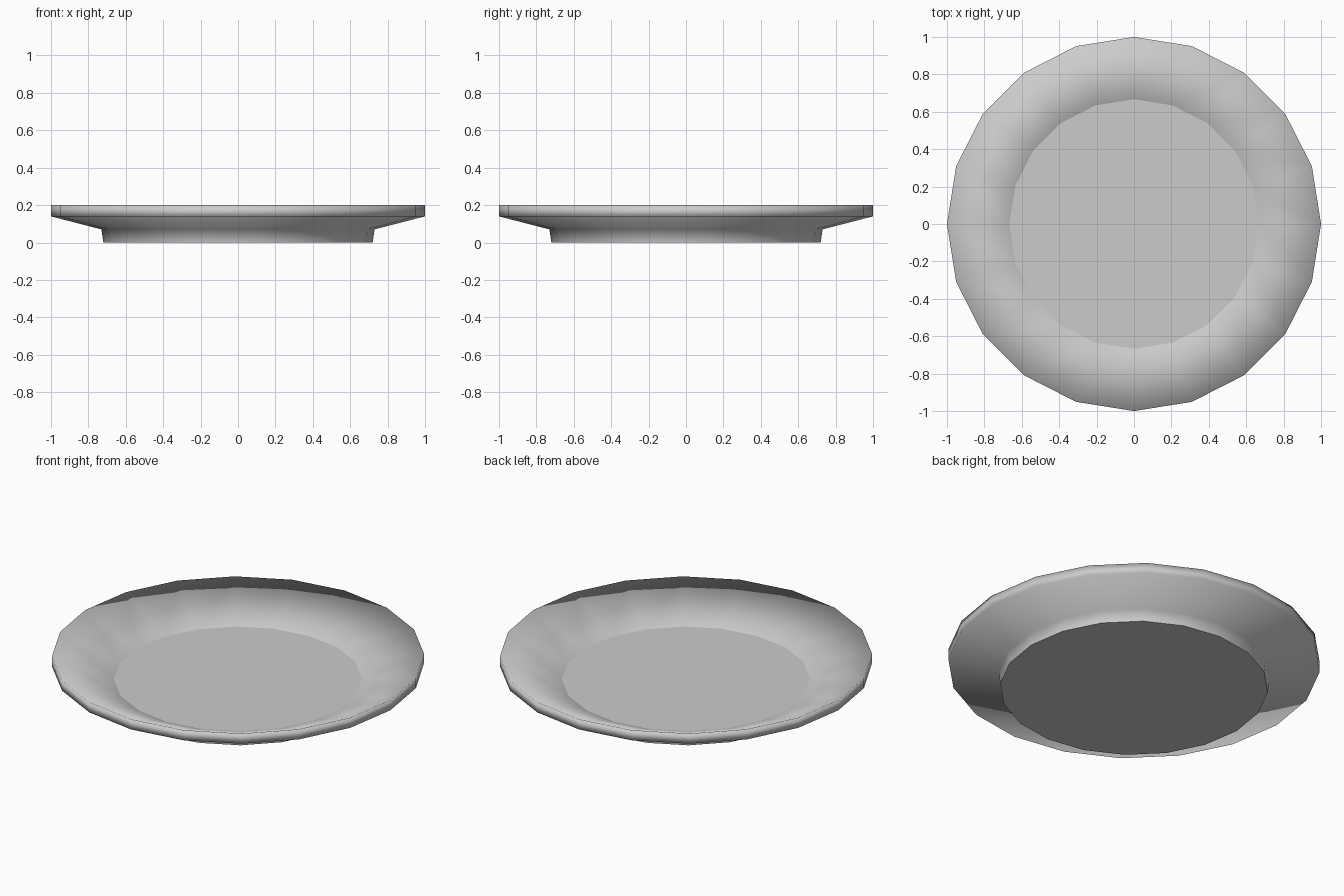
import bpy, bmesh, math

if "Cube" in bpy.data.objects:
    bpy.data.objects.remove(bpy.data.objects["Cube"])

SIDES = 20
# plate cross-section (radius, height) from foot, round the rim, to the well
PROFILE = [(0.72, 0.0), (0.73, 0.07), (1.0, 0.14), (1.0, 0.2), (0.667, 0.058)]

china = bpy.data.materials.new("pale grey china")
china.diffuse_color = (0.6, 0.6, 0.6, 1)
china.use_nodes = True
china.node_tree.nodes["Principled BSDF"].inputs["Base Color"].default_value = china.diffuse_color

bm = bmesh.new()
rings = [[bm.verts.new((r * math.cos(math.tau * i / SIDES),
                        r * math.sin(math.tau * i / SIDES), z))
          for i in range(SIDES)] for r, z in PROFILE]

# side walls, smooth
for a, b in zip(rings, rings[1:]):
    for i in range(SIDES):
        j = (i + 1) % SIDES
        bm.faces.new((a[i], a[j], b[j], b[i])).smooth = True

# flat foot and flat well with crisp borders
for cap in (bm.faces.new(rings[0][::-1]), bm.faces.new(rings[-1])):
    for e in cap.edges:
        e.smooth = False

mesh = bpy.data.meshes.new("plate")
bm.to_mesh(mesh)
bm.free()
mesh.materials.append(china)
plate = bpy.data.objects.new("plate", mesh)
bpy.context.collection.objects.link(plate)
